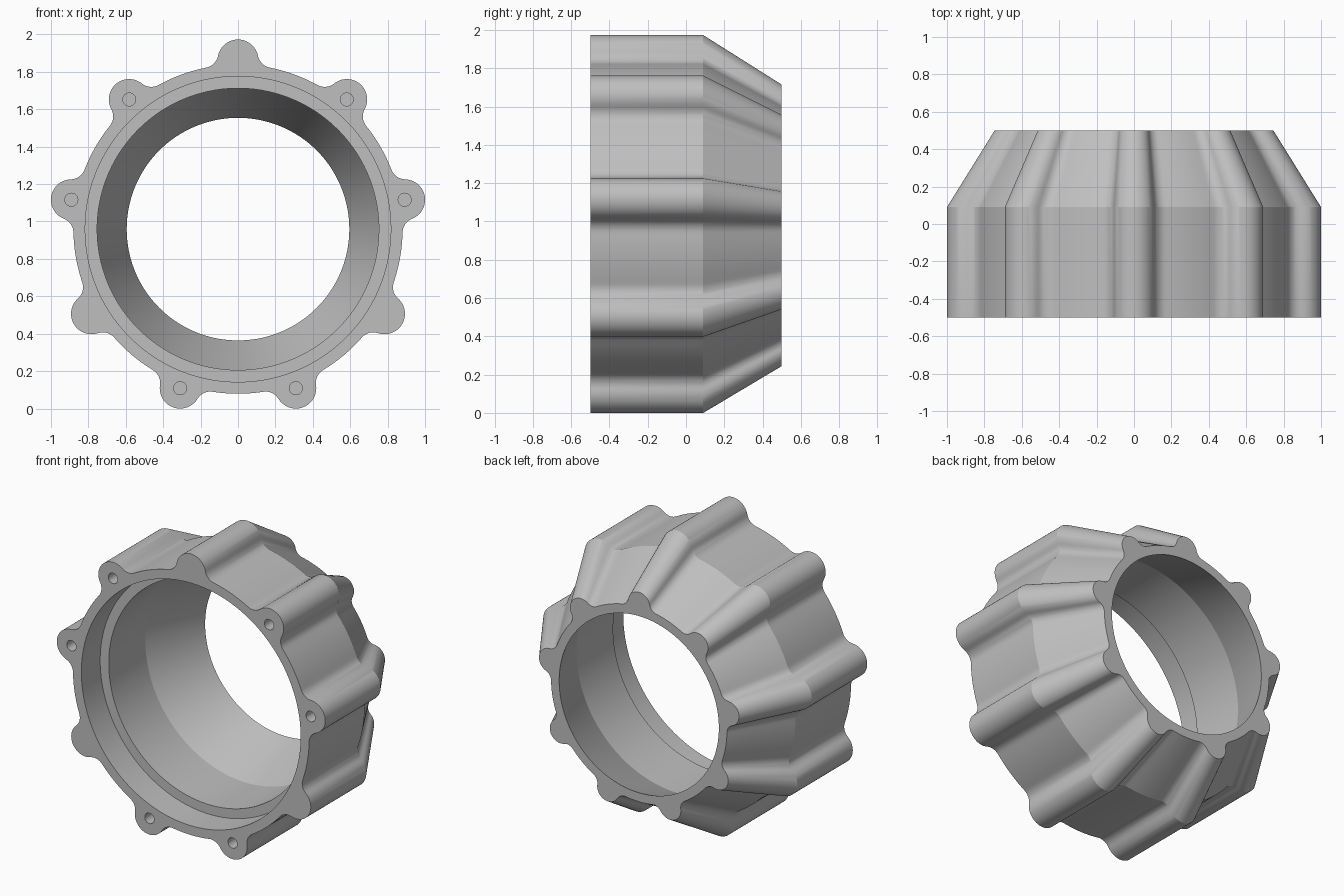
import bpy, bmesh
from math import sin, cos, pi, acos, atan2, radians, hypot
from mathutils import Matrix

cube = bpy.data.objects.get("Cube")
if cube:
    bpy.data.objects.remove(cube, do_unlink=True)

# Main dimensions
CENTRE_Z = 0.959
RING_R = 0.88
LUG_DIST, LUG_R, FILLET_R = 0.905, 0.109, 0.08
LUGS = 9
FRONT, BEND, BACK = -0.5, 0.09, 0.5
BACK_SCALE = 0.745

metal = bpy.data.materials.new("plain grey")
metal.use_nodes = True
GREY = (0.52, 0.52, 0.52, 1)
metal.diffuse_color = GREY
metal.node_tree.nodes["Principled BSDF"].inputs["Base Color"].default_value = GREY


def arc(cx, cy, r, start, end, steps):
    """Points along an arc, both ends included."""
    angles = [start + (end - start) * i / steps for i in range(steps + 1)]
    return [(cx + r * cos(a), cy + r * sin(a)) for a in angles]


def half_lug():
    """From the lug tip to midway to the next lug; the lug points along +x."""
    reach = RING_R + FILLET_R
    phi = acos((reach**2 + LUG_DIST**2 - (LUG_R + FILLET_R)**2) / (2 * reach * LUG_DIST))
    fx, fy = reach * cos(phi), reach * sin(phi)
    touch = atan2(fy, fx - LUG_DIST)
    tip = arc(LUG_DIST, 0, LUG_R, 0, touch, 10)
    fillet = arc(fx, fy, FILLET_R, touch + pi, phi + pi, 8)
    if touch + pi > phi + 2 * pi:
        fillet = arc(fx, fy, FILLET_R, touch - pi, phi + pi, 8)
    rim = arc(0, 0, RING_R, phi, pi / LUGS, 5)
    return tip + fillet[1:] + rim[1:]


def outline():
    half = half_lug()
    unit = [(x, -y) for x, y in reversed(half[1:])] + half[:-1]
    points = []
    for k in range(LUGS):
        a = pi / 2 + 2 * pi * k / LUGS
        points += [(x * cos(a) - y * sin(a), x * sin(a) + y * cos(a)) for x, y in unit]
    return points


# Housing: closed shell made of loops running from outside to inside
shape = outline()


def scaled(s):
    return [(x * s, z * s) for x, z in shape]


def circle(r):
    return [(x * r / hypot(x, z), z * r / hypot(x, z)) for x, z in shape]


sections = [
    (FRONT, scaled(1)), (BEND, scaled(1)), (BACK, scaled(BACK_SCALE)),
    (BACK, circle(0.595)), (BEND, circle(0.753)),
    (-0.3, circle(0.753)), (-0.3, circle(0.817)), (FRONT, circle(0.817)),
]
bm = bmesh.new()
loops = [[bm.verts.new((x, y, z + CENTRE_Z)) for x, z in pts] for y, pts in sections]
count = len(shape)
for a, b in zip(loops, loops[1:] + loops[:1]):
    for i in range(count):
        j = (i + 1) % count
        bm.faces.new((a[i], a[j], b[j], b[i]))
bmesh.ops.recalc_face_normals(bm, faces=bm.faces)
mesh = bpy.data.meshes.new("lugged_housing")
bm.to_mesh(mesh)
bm.free()
housing = bpy.data.objects.new("lugged_housing", mesh)
bpy.context.collection.objects.link(housing)
mesh.materials.append(metal)

# Blind bolt holes in two of every three lugs
bm = bmesh.new()
for k in range(LUGS):
    if k % 3 == 0:
        continue
    a = pi / 2 + 2 * pi * k / LUGS
    place = Matrix.Translation((LUG_DIST * cos(a), FRONT, CENTRE_Z + LUG_DIST * sin(a)))
    bmesh.ops.create_cone(bm, cap_ends=True, segments=24, radius1=0.035, radius2=0.035,
                          depth=0.7, matrix=place @ Matrix.Rotation(pi / 2, 4, 'X'))
cut_mesh = bpy.data.meshes.new("bolt_hole_cutter")
bm.to_mesh(cut_mesh)
bm.free()
cut_mesh.materials.append(metal)
cutter = bpy.data.objects.new("bolt_hole_cutter", cut_mesh)
cutter.hide_render = True
bpy.context.collection.objects.link(cutter)

cut = housing.modifiers.new("bolt_holes", 'BOOLEAN')
cut.operation = 'DIFFERENCE'
cut.solver = 'EXACT'
cut.object = cutter
bpy.ops.object.select_all(action='DESELECT')
housing.select_set(True)
bpy.context.view_layer.objects.active = housing
bpy.ops.object.modifier_apply(modifier=cut.name)
bpy.data.objects.remove(cutter, do_unlink=True)
bpy.ops.object.shade_smooth_by_angle(angle=radians(20))
